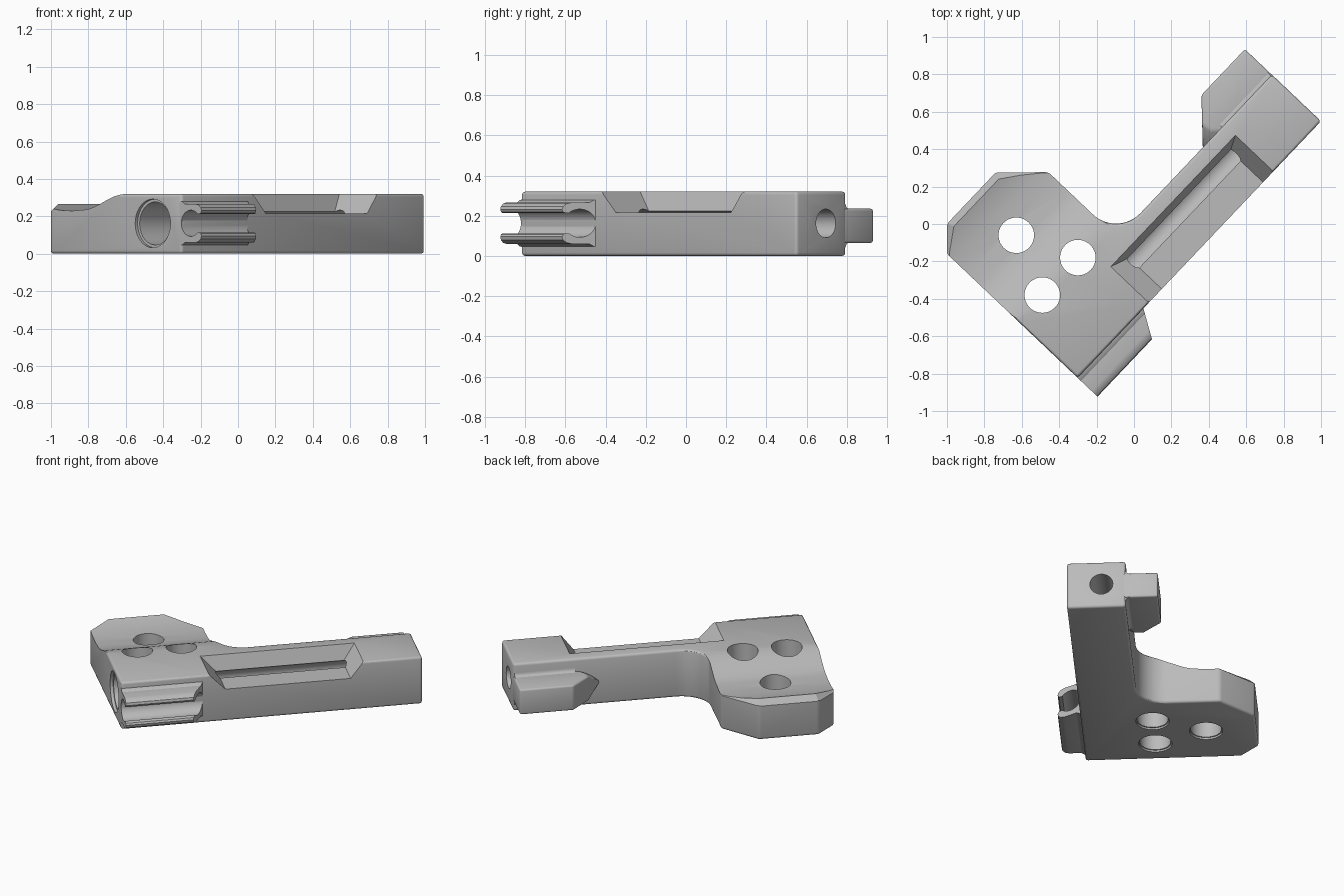
import bpy, bmesh, math
from mathutils import Vector, Matrix

if "Cube" in bpy.data.objects:
    bpy.data.objects.remove(bpy.data.objects["Cube"])

TURN = Matrix.Rotation(math.radians(46.5), 4, 'Z')   # arm direction in plan
grey = bpy.data.materials.new("plain_grey")
grey.diffuse_color = (0.5, 0.5, 0.5, 1)
grey.use_nodes = True
grey.node_tree.nodes["Principled BSDF"].inputs["Base Color"].default_value = grey.diffuse_color


def to_object(name, bm):
    bmesh.ops.recalc_face_normals(bm, faces=bm.faces)
    me = bpy.data.meshes.new(name)
    bm.to_mesh(me)
    bm.free()
    ob = bpy.data.objects.new(name, me)
    bpy.context.collection.objects.link(ob)
    return ob


def prism(name, pts, lo, hi, along, skew=0.0):
    """Extrude a 2D outline along z ('z') or along the arm ('u')."""
    bm = bmesh.new()
    rings = []
    for t, k in ((lo, 0), (hi, skew)):
        rings.append([bm.verts.new((a, b, t) if along == 'z' else (t + k * (a + 0.346), a, b))
                      for a, b in pts])
    bm.faces.new(rings[0])
    bm.faces.new(rings[1])
    n = len(pts)
    for i in range(n):
        j = (i + 1) % n
        bm.faces.new((rings[0][i], rings[0][j], rings[1][j], rings[1][i]))
    return to_object(name, bm)


def hull(name, pts):
    bm = bmesh.new()
    for p in pts:
        bm.verts.new(p)
    res = bmesh.ops.convex_hull(bm, input=bm.verts)
    junk = {e for e in res["geom_interior"] + res["geom_unused"] if isinstance(e, bmesh.types.BMVert)}
    bmesh.ops.delete(bm, geom=list(junk), context='VERTS')
    bmesh.ops.dissolve_limit(bm, angle_limit=0.02, verts=bm.verts, edges=bm.edges)
    return to_object(name, bm)


def arc(ca, cb, r, a0, a1, n):
    return [(ca + r * math.cos(math.radians(a0 + (a1 - a0) * i / n)),
             cb + r * math.sin(math.radians(a0 + (a1 - a0) * i / n))) for i in range(n + 1)]


def circle(ca, cb, r, n=40):
    return arc(ca, cb, r, 0, 360, n)[:-1]


def bevel(ob, width, segs):
    m = ob.modifiers.new("round", 'BEVEL')
    m.width, m.segments, m.limit_method = width, segs, 'ANGLE'
    m.angle_limit = math.radians(30)
    m.use_clamp_overlap = False


def finish(ob, cutters=()):
    for c in cutters:
        m = ob.modifiers.new("cut", 'BOOLEAN')
        m.operation, m.solver, m.object = 'DIFFERENCE', 'EXACT', c
        c.hide_render = True
    bpy.context.view_layer.update()
    me = bpy.data.meshes.new_from_object(ob.evaluated_get(bpy.context.evaluated_depsgraph_get()))
    ob.modifiers.clear()
    ob.data = me
    for c in cutters:
        bpy.data.objects.remove(c)
    me.transform(TURN)
    me.materials.clear()
    me.materials.append(grey)
    bpy.ops.object.select_all(action='DESELECT')
    ob.select_set(True)
    bpy.context.view_layer.objects.active = ob
    bpy.ops.object.shade_smooth_by_angle(angle=math.radians(30))


# Body: plate and arm in one outline, with a fillet in the inner corner
outline = [(-0.804, -0.347), (1.087, -0.347), (1.087, 0.015)]
outline += arc(0.066, 0.195, 0.18, 270, 180, 12)
outline += [(-0.114, 0.523), (-0.31, 0.726), (-0.688, 0.726), (-0.804, 0.615)]
body = prism("body", outline, 0, 0.32, 'z')
bevel(body, 0.016, 3)

# Scooped plate top with a chamfered back edge
scoop = [(0.065 + 0.325 * i / 12, 0.277 + 0.043 * math.cos(math.pi * i / 12)) for i in range(13)]
scoop += [(0.46, 0.229), (0.55, 0.233), (0.62, 0.244), (0.69, 0.265), (0.74, 0.215),
          (0.9, 0.215), (0.9, 0.4), (0.065, 0.4)]
cutters = [prism("scoop_cut", scoop, -1, 0.2, 'u')]

# Chamfers over the plate's two corner faces
inverse = TURN.inverted()
for mid, out in (((-1.0, -0.07), (-1, 0)), ((-0.6, 0.277), (0, 1))):
    mid, out = Vector((*mid, 0)), Vector((*out, 0))
    side = Vector((out.y, -out.x, 0)) * 0.16
    cutters.append(hull("corner_cut", [
        inverse @ (mid + s * side + out * d + Vector((0, 0, z)))
        for s in (-1, 1) for d, z in ((0.05, 0.178), (-0.12, 0.348), (0.05, 0.348))]))

# Mounting holes with a small flare underneath
for u, v in ((-0.337, 0.094), (-0.613, 0.094), (-0.477, 0.415)):
    cutters.append(prism("hole_cut", circle(u, v, 0.095), -0.1, 0.5, 'z'))
    cutters.append(prism("flare_cut", circle(u, v, 0.103), -0.1, 0.012, 'z'))

# Stepped bore along the arm
for r, lo, hi in ((0.13, -1, -0.785), (0.115, -0.9, -0.28), (0.071, -0.5, 1.3)):
    cutters.append(prism("bore_cut", circle(-0.135, 0.162, r), lo, hi, 'u'))

# Recess with sloping walls on the arm's side
cutters.append(hull("recess_cut", [
    (u, v, z) for z, u0, u1, vi in ((0.215, -0.15, 0.637, -0.105), (0.35, -0.28, 0.74, -0.056))
    for u in (u0, u1) for v in (-0.6, vi)]))
finish(body, cutters)

# Clip: open C-shaped channel beside the plate
zc = 0.163
half = [(-0.33, 0.045), (-0.352, 0.047), (-0.372, 0.06), (-0.45, 0.06), (-0.474, 0.066),
        (-0.49, 0.08), (-0.494, 0.096), (-0.488, 0.108), (-0.478, 0.113)]
profile = half + arc(-0.415, zc, 0.07, 226, 494, 28) + [(v, 2 * zc - z) for v, z in reversed(half)]
finish(prism("clip", profile, -0.804, -0.292, 'u', 0.6))

# Tab: block with a pointed end beside the arm tip
tab_pts = []
for z in (0.065, 0.235):
    tab_pts += [(1.086, -0.03, z), (1.086, 0.213, z), (0.748, 0.213, z),
                (0.64, 0.105, z), (0.645, 0.047, z), (0.72, -0.03, z)]
tab_pts += [(0.54, 0.005, 0.15), (0.54, -0.03, 0.15)]
tab = hull("tab", tab_pts)
bevel(tab, 0.012, 3)
finish(tab)

# Small cove where the tab meets the arm
for name, z, s in (("upper_cove", 0.23, 1), ("lower_cove", 0.07, -1)):
    cove = [(0.0, z), (0.04, z)] + [(a, z + s * (b - z)) for a, b in arc(0.04, z + 0.029, 0.025, 270, 180, 5)] \
        + [(0.0, z + s * 0.029)]
    finish(prism(name, cove, 0.7, 1.08, 'u'))
